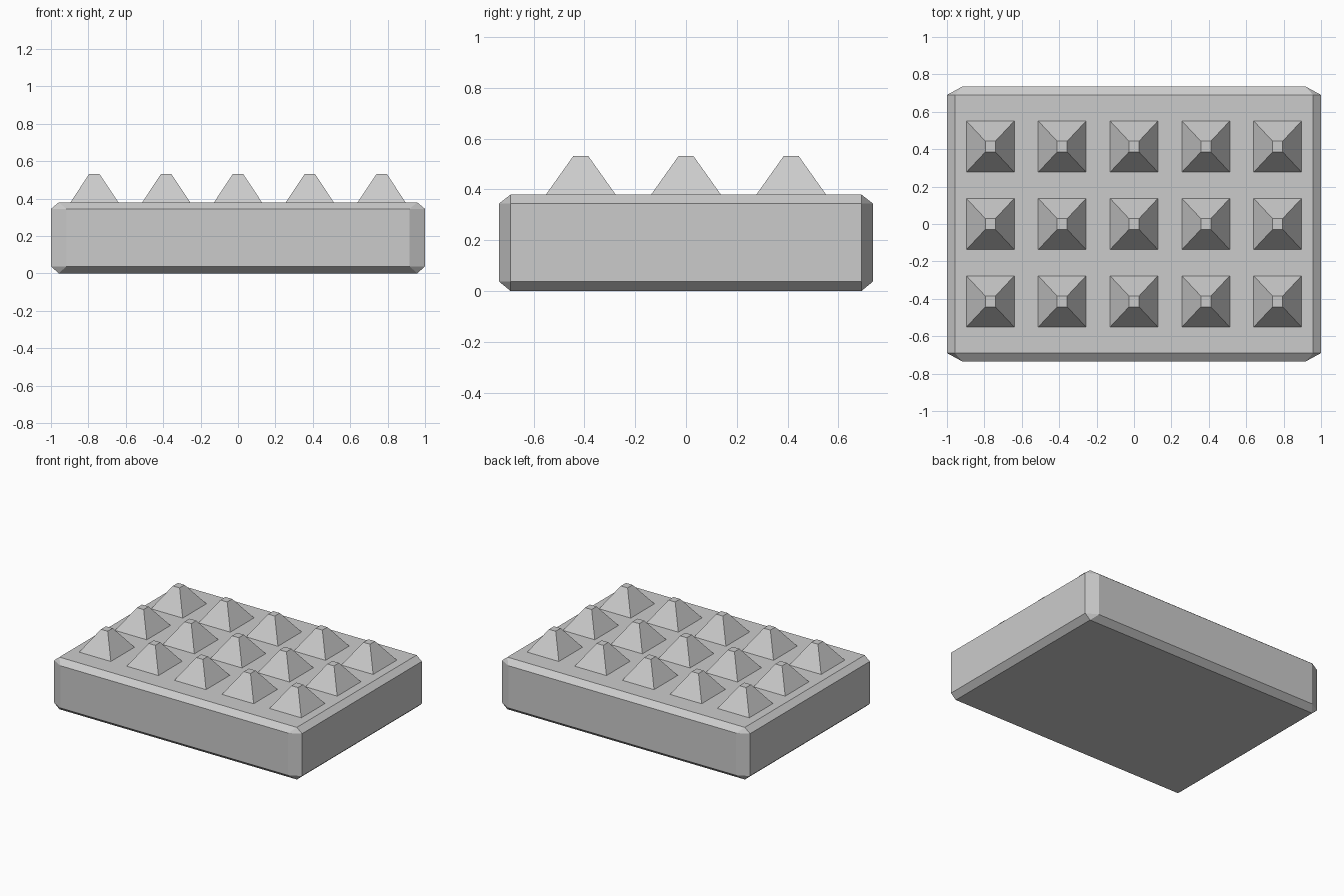
import bpy, bmesh
from math import radians

if "Cube" in bpy.data.objects:
    bpy.data.objects.remove(bpy.data.objects["Cube"])

TOP = 0.38      # height of the slab's upper face
TIP = 0.532     # height of the stud tips


def hull_object(name, points):
    """Flat-shaded convex solid around the points, coplanar triangles merged."""
    bm = bmesh.new()
    for p in points:
        bm.verts.new(p)
    bmesh.ops.convex_hull(bm, input=bm.verts[:])
    bmesh.ops.dissolve_limit(bm, angle_limit=radians(0.5),
                             verts=bm.verts[:], edges=bm.edges[:])
    bmesh.ops.recalc_face_normals(bm, faces=bm.faces[:])
    mesh = bpy.data.meshes.new(name)
    bm.to_mesh(mesh)
    bm.free()
    obj = bpy.data.objects.new(name, mesh)
    bpy.context.collection.objects.link(obj)
    return obj


def rect(hx, hy, z, cx=0, cy=0):
    return [(cx + sx * hx, cy + sy * hy, z) for sx in (-1, 1) for sy in (-1, 1)]


# Slab with every edge chamfered
slab = rect(0.958, 0.69, 0) + rect(0.958, 0.69, TOP)
for z in (0.037, 0.345):
    slab += rect(1.0, 0.69, z) + rect(0.918, 0.735, z)
hull_object("slab", slab)

# Grid of blunt pyramid studs
for row in range(3):
    for col in range(5):
        cx, cy = (col - 2) * 0.384, (row - 1) * 0.414
        hull_object(f"stud_{row + 1}_{col + 1}",
                    rect(0.128, 0.137, TOP, cx, cy) + rect(0.027, 0.029, TIP, cx, cy))
